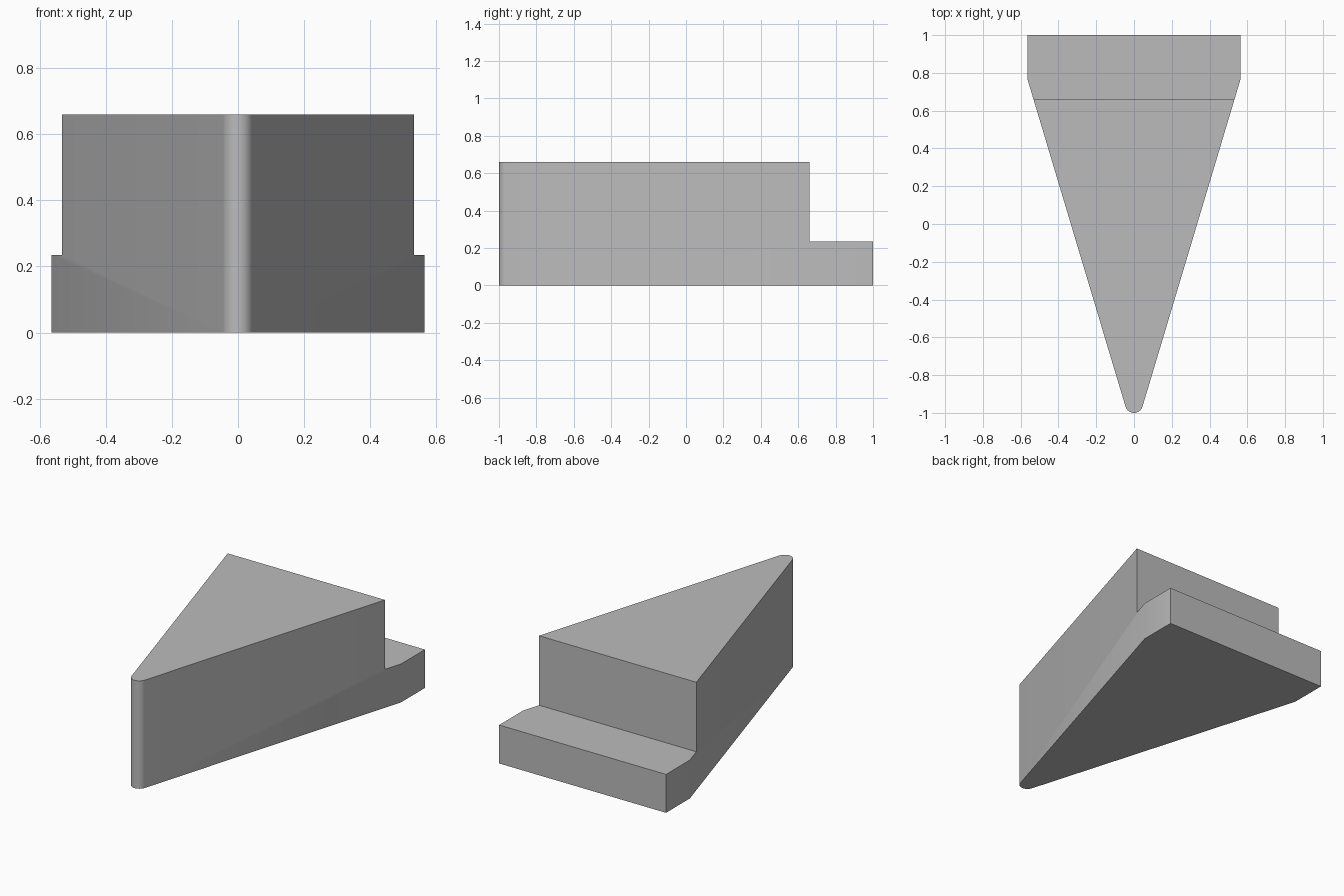
import bpy
import bmesh
from math import atan2, cos, sin, pi, radians

cube = bpy.data.objects.get("Cube")
if cube:
    bpy.data.objects.remove(cube, do_unlink=True)

HALF_WIDTH, SHOULDER_Y = 0.565, 0.77
STEP_Y, STEP_Z, TOP_Z = 0.66, 0.235, 0.66
TIP_RADIUS, TIP_STEPS = 0.047, 16

grey = bpy.data.materials.new("plain grey")
grey.use_nodes = True
grey.diffuse_color = (0.5, 0.5, 0.5, 1)
grey.node_tree.nodes["Principled BSDF"].inputs["Base Color"].default_value = grey.diffuse_color

# Plan outline: rounded tip at the front, short parallel sides at the back
tilt = atan2(0.52, 1.737)
outline = [(HALF_WIDTH, SHOULDER_Y), (HALF_WIDTH, 1),
           (-HALF_WIDTH, 1), (-HALF_WIDTH, SHOULDER_Y)]
for i in range(TIP_STEPS + 1):
    a = pi + tilt + (pi - 2 * tilt) * i / TIP_STEPS
    outline.append((TIP_RADIUS * cos(a), TIP_RADIUS - 1 + TIP_RADIUS * sin(a)))

bm = bmesh.new()
bm.faces.new([bm.verts.new((x, y, 0)) for x, y in outline])
bmesh.ops.bisect_plane(bm, geom=bm.verts[:] + bm.edges[:] + bm.faces[:],
                       plane_co=(0, STEP_Y, 0), plane_no=(0, 1, 0))


def raise_faces(faces, height):
    new = bmesh.ops.extrude_face_region(bm, geom=faces)["geom"]
    verts = [g for g in new if isinstance(g, bmesh.types.BMVert)]
    bmesh.ops.translate(bm, verts=verts, vec=(0, 0, height))
    return [g for g in new if isinstance(g, bmesh.types.BMFace)]


# Low base everywhere, then the tall wedge in front of the step
tops = raise_faces(bm.faces[:], STEP_Z)
front = [f for f in tops if f.calc_center_median().y < STEP_Y]
raise_faces(front, TOP_Z - STEP_Z)
bmesh.ops.dissolve_limit(bm, angle_limit=radians(1), verts=bm.verts[:], edges=bm.edges[:])
bmesh.ops.recalc_face_normals(bm, faces=bm.faces[:])

mesh = bpy.data.meshes.new("stepped_wedge")
bm.to_mesh(mesh)
bm.free()
mesh.materials.append(grey)
wedge = bpy.data.objects.new("stepped_wedge", mesh)
bpy.context.collection.objects.link(wedge)

bpy.ops.object.select_all(action="DESELECT")
wedge.select_set(True)
bpy.context.view_layer.objects.active = wedge
bpy.ops.object.shade_smooth_by_angle(angle=radians(30))
